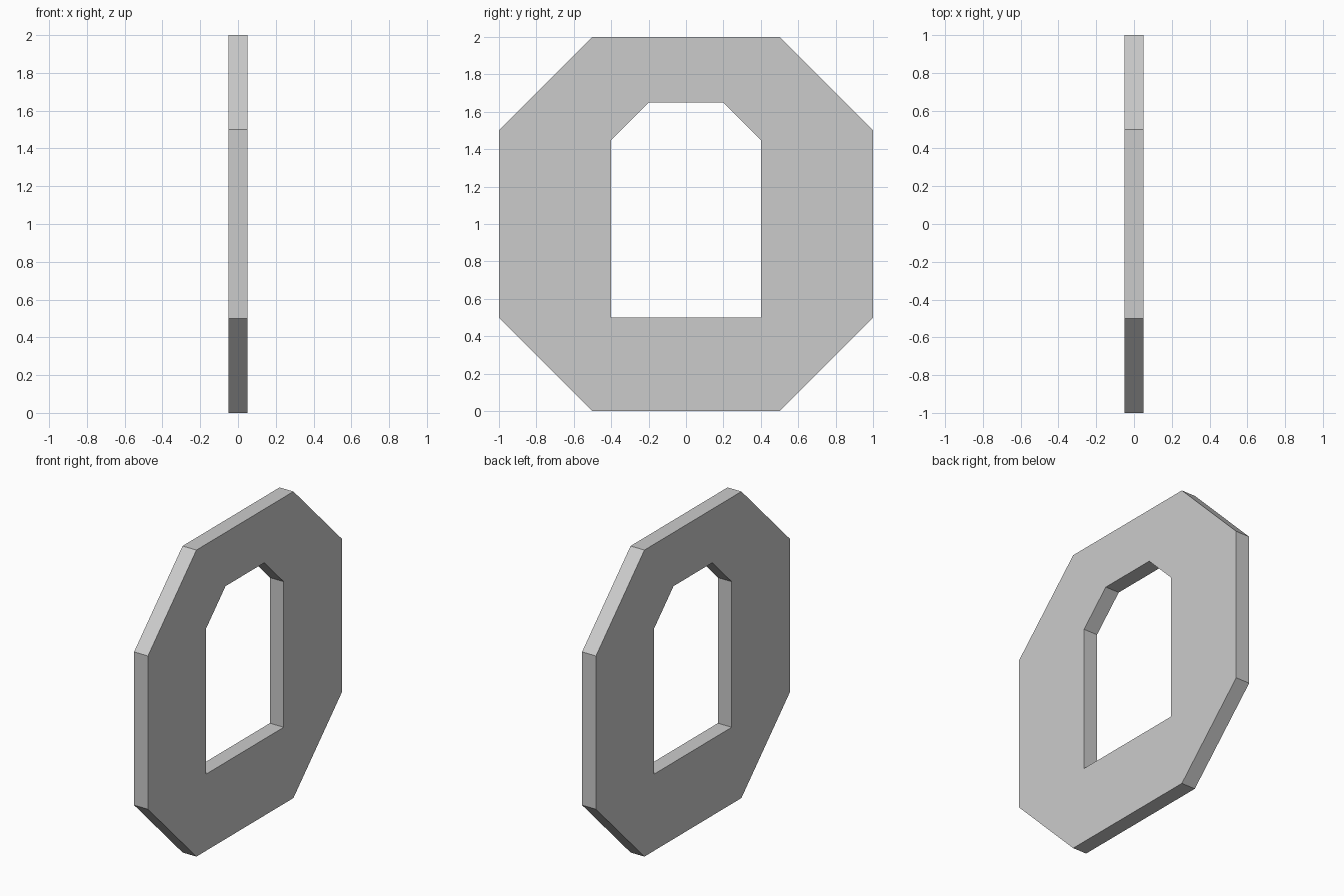
import bpy, bmesh

if "Cube" in bpy.data.objects:
    bpy.data.objects.remove(bpy.data.objects["Cube"])

THICKNESS = 0.10


def mirrored_loop(half):
    """Close a right-hand (y, z) profile with its mirror image."""
    return half + [(-y, z) for y, z in reversed(half)]


# Outer octagon and window opening with clipped top corners
outline = mirrored_loop([(0.5, 0.0), (1.0, 0.5), (1.0, 1.5), (0.5, 2.0)])
opening = mirrored_loop([(0.4, 0.5), (0.4, 1.45), (0.2, 1.65)])

bm = bmesh.new()
edges = []
for loop in (outline, opening):
    verts = [bm.verts.new((-THICKNESS / 2, y, z)) for y, z in loop]
    edges += [bm.edges.new((verts[i - 1], verts[i])) for i in range(len(verts))]

# Fill between the loops, then give the panel its thickness
bmesh.ops.triangle_fill(bm, edges=edges, use_beauty=True, normal=(1, 0, 0))
result = bmesh.ops.extrude_face_region(bm, geom=bm.faces[:], use_keep_orig=True)
moved = [g for g in result["geom"] if isinstance(g, bmesh.types.BMVert)]
bmesh.ops.translate(bm, verts=moved, vec=(THICKNESS, 0, 0))
bmesh.ops.recalc_face_normals(bm, faces=bm.faces[:])

mesh = bpy.data.meshes.new("octagonal_frame")
bm.to_mesh(mesh)
bm.free()
frame = bpy.data.objects.new("octagonal_frame", mesh)
bpy.context.collection.objects.link(frame)
